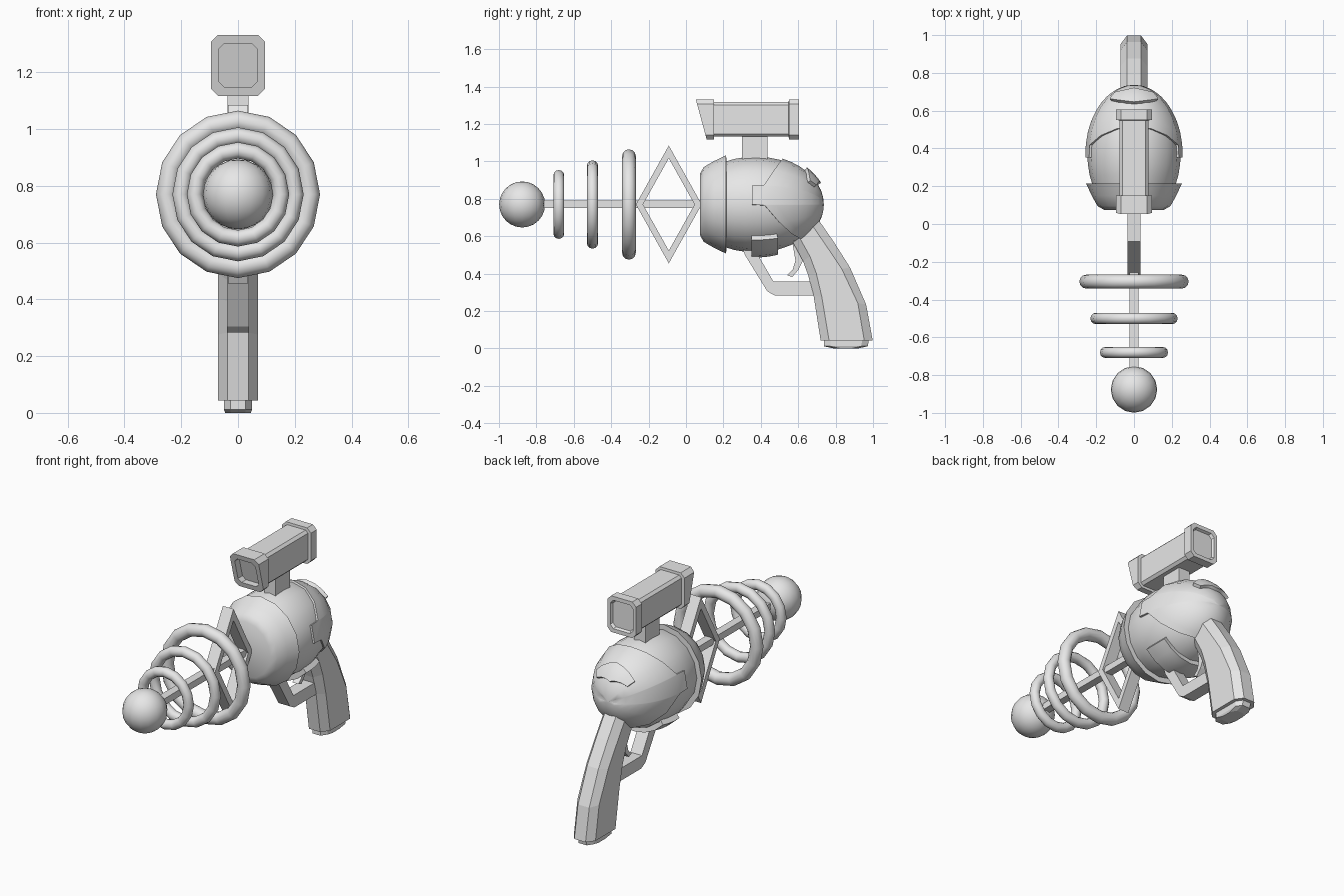
import bpy, bmesh, math
from mathutils import Vector

if "Cube" in bpy.data.objects:
    bpy.data.objects.remove(bpy.data.objects["Cube"])

AXIS_Z = 0.77      # height of the barrel axis
MID_Y = 0.37       # widest point of the round body
SX = 0.965         # body is a little narrower than tall

grey = bpy.data.materials.new("plain grey")
grey.diffuse_color = (0.8, 0.8, 0.8, 1)
grey.use_nodes = True
grey.node_tree.nodes["Principled BSDF"].inputs["Base Color"].default_value = grey.diffuse_color


def smooth(ob, angle=50):
    bpy.ops.object.select_all(action='DESELECT')
    ob.select_set(True)
    bpy.context.view_layer.objects.active = ob
    bpy.ops.object.shade_smooth_by_angle(angle=math.radians(angle))


def finish(name, bm, recalc=True):
    bmesh.ops.remove_doubles(bm, verts=bm.verts, dist=1e-5)
    if recalc:
        bmesh.ops.recalc_face_normals(bm, faces=bm.faces)
    me = bpy.data.meshes.new(name)
    bm.to_mesh(me)
    bm.free()
    me.materials.append(grey)
    ob = bpy.data.objects.new(name, me)
    bpy.context.collection.objects.link(ob)
    return ob


def loft(name, rings, closed=False):
    """Skin a list of equal-length point rings; caps both ends unless closed."""
    bm = bmesh.new()
    vs = [[bm.verts.new(p) for p in r] for r in rings]
    n = len(rings[0])
    pairs = list(zip(vs, vs[1:])) + ([(vs[-1], vs[0])] if closed else [])
    for a, b in pairs:
        for i in range(n):
            j = (i + 1) % n
            bm.faces.new((a[i], a[j], b[j], b[i]))
    if not closed:
        bm.faces.new(vs[0])
        bm.faces.new(vs[-1])
    return finish(name, bm)


def prism(name, outline, half):
    """Extrude a (y, z) outline sideways."""
    return loft(name, [[(s * half, y, z) for y, z in outline] for s in (-1, 1)])


def lathe(name, profile, seg=16):
    """Spin (y, radius) points around the barrel axis."""
    rings = []
    for y, r in profile:
        rings.append([(SX * r * math.cos(k * math.tau / seg), y,
                       AXIS_Z + r * math.sin(k * math.tau / seg)) for k in range(seg)])
    ob = loft(name, rings)
    smooth(ob, 35)
    return ob


def patch(name, cols, a, b, thick, rows=8):
    """Raised plate on the body; cols = (angle round axis, start, end latitude)."""
    bm = bmesh.new()
    grid = []
    for th, p0, p1 in cols:
        t = math.radians(th)
        col = []
        for i in range(rows + 1):
            p = math.radians(p0 + (p1 - p0) * i / rows)
            r = b * math.cos(p)
            col.append(bm.verts.new((SX * r * math.cos(t), MID_Y + a * math.sin(p),
                                     AXIS_Z + r * math.sin(t))))
        grid.append(col)
    for c, d in zip(grid, grid[1:]):
        for i in range(rows):
            bm.faces.new((c[i], d[i], d[i + 1], c[i + 1]))
    bmesh.ops.remove_doubles(bm, verts=bm.verts, dist=1e-5)
    bm.normal_update()
    centre = Vector((0, MID_Y, AXIS_Z))
    flip = [f for f in bm.faces if f.normal.dot(f.calc_center_median() - centre) < 0]
    bmesh.ops.reverse_faces(bm, faces=flip)
    ob = finish(name, bm, recalc=False)
    mod = ob.modifiers.new("thickness", 'SOLIDIFY')
    mod.thickness, mod.offset = thick, -1
    bpy.context.view_layer.objects.active = ob
    bpy.ops.object.modifier_apply(modifier=mod.name)
    smooth(ob, 40)
    return ob


# Tip ball, centre rod and three growing rings
bpy.ops.mesh.primitive_uv_sphere_add(segments=16, ring_count=12, radius=0.123,
                                     location=(0, -0.876, AXIS_Z))
ball = bpy.context.object
ball.name = "tip_ball"
ball.data.materials.append(grey)
smooth(ball)
prism("barrel_rod", [(-0.8, 0.75), (0.1, 0.75), (0.1, 0.79), (-0.8, 0.79)], 0.024)
for i, (y, outer, minor) in enumerate([(-0.68, 0.184, 0.029), (-0.5, 0.236, 0.03),
                                       (-0.305, 0.295, 0.037)]):
    bpy.ops.mesh.primitive_torus_add(major_segments=16, minor_segments=12,
                                     major_radius=outer - minor, minor_radius=minor,
                                     location=(0, y, AXIS_Z), rotation=(math.pi / 2, 0, 0))
    ring = bpy.context.object
    ring.name = f"barrel_ring_{i + 1}"
    ring.scale.x = 0.98
    ring.data.materials.append(grey)
    smooth(ring)


# Diamond frame
def diamond(x, w, h):
    return [(x, -0.092 - w, AXIS_Z), (x, -0.092, AXIS_Z + h),
            (x, -0.092 + w, AXIS_Z), (x, -0.092, AXIS_Z - h)]


loft("diamond_frame", [diamond(-0.035, 0.176, 0.315), diamond(0.035, 0.176, 0.315),
                       diamond(0.035, 0.138, 0.247), diamond(-0.035, 0.138, 0.247)], closed=True)

# Round body and front collar
body = []
for k in range(13):
    p = math.radians(-28 + 117.9 * k / 12)
    body.append((MID_Y + 0.36 * math.sin(p), 0.256 * math.cos(p)))
lathe("body", body)
lathe("front_collar", [(0.075, 0.165), (0.095, 0.2), (0.15, 0.232), (0.215, 0.263), (0.216, 0.2)])


# Rear shell with side tabs
def latitude(y):
    return math.degrees(math.asin((y - MID_Y) / 0.367))


def shell_start(th):
    dz = 0.267 * math.sin(math.radians(th))
    if -0.1 <= th <= 22.6:
        return latitude(0.353)
    if th > 0:
        return latitude(0.417 + 0.61 * (dz - 0.103))
    return latitude(0.417 - 0.8 * dz)


angles = [-90, -67.5, -45, -22.5, -1, 0, 22.5, 23.5, 45, 67.5, 90]
right = [(t, shell_start(t), 90) for t in angles]
left = [(180 - t, p, q) for t, p, q in reversed(right)]
patch("rear_shell", right + left[1:], 0.367, 0.267, 0.02)

# Rear badge and belly plate
patch("rear_badge", [(90 + d, 46 + abs(d) * 0.08, 66 - abs(d) * 0.16)
                     for d in (-46, -30, -15, 0, 15, 30, 46)], 0.385, 0.285, 0.03, 4)
patch("belly_plate", [(-90 + d, -3, 19) for d in (-48, -32, -16, 0, 16, 32, 48)],
      0.375, 0.284, 0.04, 4)

# Grip with chamfered corners, and its end cap


def grip_ring(f, b, side, flat, cham):
    f, b = Vector((0, *f)), Vector((0, *b))
    d = (b - f).normalized() * cham
    pts = [(f, flat), (f + d, side), (b - d, side), (b, flat)]
    return ([(x, p.y, p.z) for p, x in pts] + [(-x, p.y, p.z) for p, x in reversed(pts)])


spine = [((0.57, 0.57), (0.70, 0.70)), ((0.625, 0.468), (0.79, 0.57)),
         ((0.652, 0.395), (0.877, 0.433)), ((0.682, 0.283), (0.963, 0.235)),
         ((0.72, 0.043), (0.998, 0.043))]
loft("grip", [grip_ring(f, b, 0.071, 0.037, 0.045) for f, b in spine])
loft("grip_cap", [grip_ring((0.737, 0.05), (0.978, 0.05), 0.05, 0.027, 0.035),
                  grip_ring((0.737, 0.012), (0.972, 0.012), 0.05, 0.027, 0.035),
                  grip_ring((0.79, 0.0), (0.92, 0.0), 0.045, 0.025, 0.035)])

# Trigger guard and trigger
prism("trigger_guard", [(0.30, 0.54), (0.315, 0.50), (0.435, 0.305), (0.475, 0.283), (0.70, 0.283),
                        (0.70, 0.357), (0.468, 0.357), (0.385, 0.50), (0.39, 0.54)], 0.038)
prism("trigger", [(0.57, 0.56), (0.585, 0.47), (0.57, 0.42), (0.54, 0.392), (0.568, 0.382),
                  (0.60, 0.42), (0.625, 0.47), (0.64, 0.56)], 0.02)

# Scope on its post


def scope_ring(y, hx, z0, z1, c, slant=0.0):
    xz = [(-hx + c, z0), (hx - c, z0), (hx, z0 + c), (hx, z1 - c),
          (hx - c, z1), (-hx + c, z1), (-hx, z1 - c), (-hx, z0 + c)]
    return [(x, y + slant * (1.33 - z), z) for x, z in xz]


loft("scope", [
    scope_ring(0.095, 0.068, 1.147, 1.302, 0.02, 0.27),
    scope_ring(0.053, 0.068, 1.147, 1.302, 0.02, 0.27),
    scope_ring(0.053, 0.095, 1.117, 1.332, 0.025, 0.27),
    scope_ring(0.15, 0.095, 1.117, 1.332, 0.025),
    scope_ring(0.151, 0.076, 1.132, 1.317, 0.015),
    scope_ring(0.549, 0.076, 1.132, 1.317, 0.015),
    scope_ring(0.55, 0.095, 1.117, 1.332, 0.025),
    scope_ring(0.605, 0.095, 1.117, 1.332, 0.025),
    scope_ring(0.605, 0.075, 1.14, 1.309, 0.02),
    scope_ring(0.59, 0.068, 1.147, 1.302, 0.02)])
prism("scope_post", [(0.30, 0.99), (0.435, 0.99), (0.435, 1.14), (0.30, 1.14)], 0.037)
